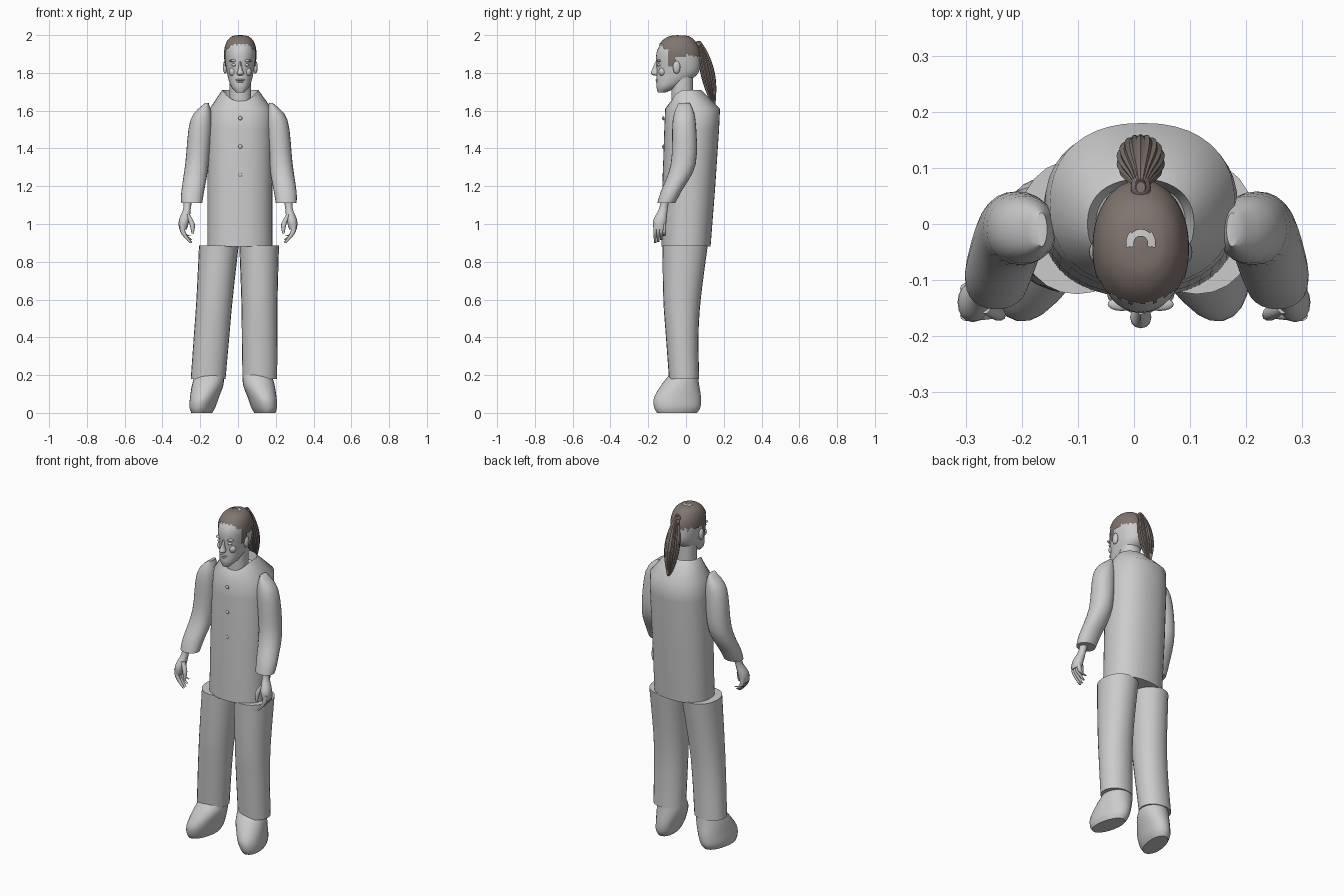
import bpy, bmesh, math

cube = bpy.data.objects.get("Cube")
if cube:
    bpy.data.objects.remove(cube, do_unlink=True)


def material(name, colour):
    mat = bpy.data.materials.new(name)
    mat.use_nodes = True
    mat.diffuse_color = (*colour, 1)
    shader = mat.node_tree.nodes["Principled BSDF"]
    shader.inputs["Base Color"].default_value = mat.diffuse_color
    return mat


GREY = material("pale grey", (0.6, 0.6, 0.6))
BROWN = material("dark brown hair", (0.22, 0.18, 0.16))
MIDDLE = 0.012  # the head and trunk stand slightly off centre
SIDES = (("right_", -1), ("left_", 1))


def finish(name, bm, mat):
    """Turn the bmesh into a named object with smooth shading and sharp edges kept."""
    bmesh.ops.recalc_face_normals(bm, faces=bm.faces)
    mesh = bpy.data.meshes.new(name)
    bm.to_mesh(mesh)
    bm.free()
    mesh.materials.append(mat)
    obj = bpy.data.objects.new(name, mesh)
    bpy.context.collection.objects.link(obj)
    bpy.ops.object.select_all(action='DESELECT')
    obj.select_set(True)
    bpy.context.view_layer.objects.active = obj
    bpy.ops.object.shade_smooth_by_angle(angle=math.radians(50))


def smooth_sections(sections, steps):
    """Catmull-Rom curve through the cross-sections."""
    last = len(sections) - 1
    result = []
    for i in range(last):
        before, start, end, after = (sections[min(max(k, 0), last)] for k in range(i - 1, i + 3))
        for j in range(steps):
            t = j / steps
            result.append([b + t * (c - a + t * (2 * a - 5 * b + 4 * c - d
                                                 + t * (3 * b - a - 3 * c + d))) / 2
                           for a, b, c, d in zip(before, start, end, after)])
    return result + [sections[last]]


def signed_power(value, power):
    return math.copysign(abs(value) ** power, value)


def loft(name, sections, mat=GREY, side=1, shift=0.0, count=24, steps=4, yaw=0.0,
         roundness=0.95, flute=0.0, grow=0.0, dip=None, drop=None):
    """Skin level ovals, each given as height, centre x, centre y, half width, half depth."""
    bm = bmesh.new()
    rows = []
    for z, cx, cy, width, depth in smooth_sections(sections, steps):
        row = []
        for k in range(count):
            angle = math.tau * k / count
            ridge = 1 + (flute if k % 2 else -flute)
            u = signed_power(math.cos(angle), roundness) * (width + grow) * ridge
            v = signed_power(math.sin(angle), roundness) * (depth + grow) * ridge
            x = cx + u * math.cos(yaw) - v * math.sin(yaw)
            y = cy + u * math.sin(yaw) + v * math.cos(yaw)
            lowered = dip(z, math.sin(angle)) if dip else 0
            row.append(bm.verts.new((shift + side * x, y, z - lowered)))
        rows.append(row)
    for lower, upper in zip(rows, rows[1:]):
        for k in range(count):
            after = (k + 1) % count
            bm.faces.new((lower[k], lower[after], upper[after], upper[k]))
    bm.faces.new(rows[0])
    bm.faces.new(rows[-1])
    if drop:
        unwanted = [face for face in bm.faces if drop(face.calc_center_median())]
        bmesh.ops.delete(bm, geom=unwanted, context='FACES')
    finish(name, bm, mat)


def pair(name, sections, **options):
    for prefix, side in SIDES:
        loft(prefix + name, sections, side=side, **options)


def ball(name, place, size, mat=GREY):
    bm = bmesh.new()
    bmesh.ops.create_uvsphere(bm, u_segments=16, v_segments=10, radius=1)
    bmesh.ops.scale(bm, vec=size, verts=bm.verts)
    bmesh.ops.translate(bm, vec=place, verts=bm.verts)
    finish(name, bm, mat)


# Jacket, straight up to the shoulders, with a neckline dipping at the front
def neckline(z, back):
    return 0.06 * max(0, -back) ** 2 if z > 1.63 else 0


loft("jacket", [
    (0.88, 0.01, 0, 0.172, 0.13), (1.2, 0.01, 0.015, 0.172, 0.14),
    (1.5, 0.013, 0.03, 0.172, 0.145), (1.61, 0.015, 0.035, 0.165, 0.145),
    (1.71, MIDDLE, 0, 0.095, 0.08), (1.66, MIDDLE, 0, 0.08, 0.07)],
    count=40, steps=1, roundness=0.88, dip=neckline)
for i in range(5):
    ball("jacket_button", (MIDDLE, -0.12, 0.96 + 0.15 * i), (0.011, 0.006, 0.011))

# Sleeves
pair("sleeve", [
    (1.64, 0.17, -0.01, 0.01, 0.03), (1.55, 0.2, -0.01, 0.057, 0.06),
    (1.32, 0.222, -0.014, 0.062, 0.066), (1.17, 0.245, -0.08, 0.06, 0.054),
    (1.11, 0.25, -0.105, 0.055, 0.047)], shift=0.005)

# Hands: wrist and palm, then four curled fingers and a thumb
pair("hand", [
    (1.13, 0.265, -0.11, 0.023, 0.023), (1.08, 0.27, -0.12, 0.02, 0.023),
    (1.02, 0.285, -0.138, 0.028, 0.035), (0.97, 0.292, -0.14, 0.02, 0.032)], count=16)
for i, finger in enumerate(("index", "middle", "ring", "little")):
    y = -0.163 + 0.016 * i
    tip = 0.9 + 0.004 * i * i
    pair(finger + "_finger", [
        (1, 0.298, y, 0.012, 0.01), (0.95, 0.288, y, 0.013, 0.01),
        (tip, 0.25, y, 0.007, 0.006)], count=10)
pair("thumb", [
    (1.05, 0.265, -0.145, 0.01, 0.015), (1, 0.243, -0.16, 0.014, 0.012),
    (0.95, 0.24, -0.165, 0.006, 0.006)], count=10)

# Trousers, the right leg leaning further outwards
for (prefix, side), lean in zip(SIDES, (0.08, 0.005)):
    legs = [(z, 0.107 + lean * (0.88 - z), y, width, depth) for z, y, width, depth in (
        (0.885, -0.005, 0.105, 0.12), (0.6, -0.021, 0.096, 0.099),
        (0.4, -0.02, 0.094, 0.086), (0.18, -0.01, 0.092, 0.08))]
    loft(prefix + "trouser_leg", legs, side=side, shift=0.005)

# Shoes turned outwards
pair("shoe", [
    (0.21, 0.125, -0.01, 0.075, 0.07), (0.15, 0.135, -0.03, 0.082, 0.1),
    (0.08, 0.153, -0.045, 0.073, 0.127), (0.03, 0.163, -0.046, 0.065, 0.125),
    (0, 0.167, -0.047, 0.052, 0.108)], shift=-0.025, yaw=0.2)

# Neck and head
loft("neck", [(z, MIDDLE, -0.02, 0.058, 0.058) for z in (1.6, 1.82)])
HEAD = [(z, MIDDLE, y, width, depth) for z, y, width, depth in (
    (1.695, -0.13, 0.02, 0.018), (1.73, -0.095, 0.05, 0.062),
    (1.8, -0.045, 0.07, 0.11), (1.9, -0.043, 0.08, 0.114),
    (1.96, -0.04, 0.068, 0.088), (1.988, -0.037, 0.04, 0.05), (1.995, -0.035, 0.003, 0.003))]
loft("head", HEAD, count=36, steps=6)

# Face
loft("nose", [(z, MIDDLE, y, width, 0.02) for z, y, width in (
    (1.785, -0.15, 0.01), (1.797, -0.166, 0.019), (1.82, -0.158, 0.011),
    (1.86, -0.142, 0.007))], count=12)
ball("upper_lip", (MIDDLE, -0.151, 1.763), (0.025, 0.01, 0.006))
ball("lower_lip", (MIDDLE, -0.15, 1.753), (0.02, 0.01, 0.006))
ball("chin", (MIDDLE, -0.14, 1.72), (0.022, 0.015, 0.016))
for prefix, side in SIDES:
    ball(prefix + "eye", (MIDDLE + side * 0.032, -0.143, 1.842), (0.015, 0.01, 0.008))
    ball(prefix + "brow", (MIDDLE + side * 0.034, -0.143, 1.864), (0.025, 0.012, 0.007))
    ball(prefix + "cheek", (MIDDLE + side * 0.036, -0.125, 1.806), (0.024, 0.02, 0.024))
    ball(prefix + "ear", (MIDDLE + side * 0.08, -0.05, 1.83), (0.012, 0.02, 0.034))


# Hair cap: the head enlarged, trimmed to a jagged hairline with side locks and a parting
def bare(point):
    across = point.x - MIDDLE
    lock = abs(across) > 0.05 and abs(point.y + 0.075) < 0.022 and point.z > 1.835
    jagged = 0.006 * math.sin(point.x * 300) + 0.004 * math.sin(point.y * 230)
    hairline = 1.89 + 0.85 * max(0, -point.y - 0.065) + jagged
    parting = 0.014 < math.hypot(across, point.y + 0.035) < 0.026 and point.y > -0.04
    return parting or (point.z < hairline and not lock)


CROWN = [(z + max(0, z - 1.95) / 9, *rest) for z, *rest in HEAD]
loft("hair_cap", CROWN, BROWN, count=72, steps=12, grow=0.006, drop=bare)

# Ponytail with ridged strands, hanging from a tie at the back of the crown
tail = []
for i in range(9):
    t = i / 8
    swell = math.sin(math.pi * t)
    tail.append((1.97 - 0.34 * t, MIDDLE, 0.065 + 0.08 * t ** 0.7,
                 0.008 + 0.033 * swell, 0.01 + 0.026 * swell))
loft("ponytail", tail, BROWN, count=36, flute=0.06)
ball("hair_tie", (MIDDLE, 0.065, 1.95), (0.018, 0.022, 0.016), BROWN)
